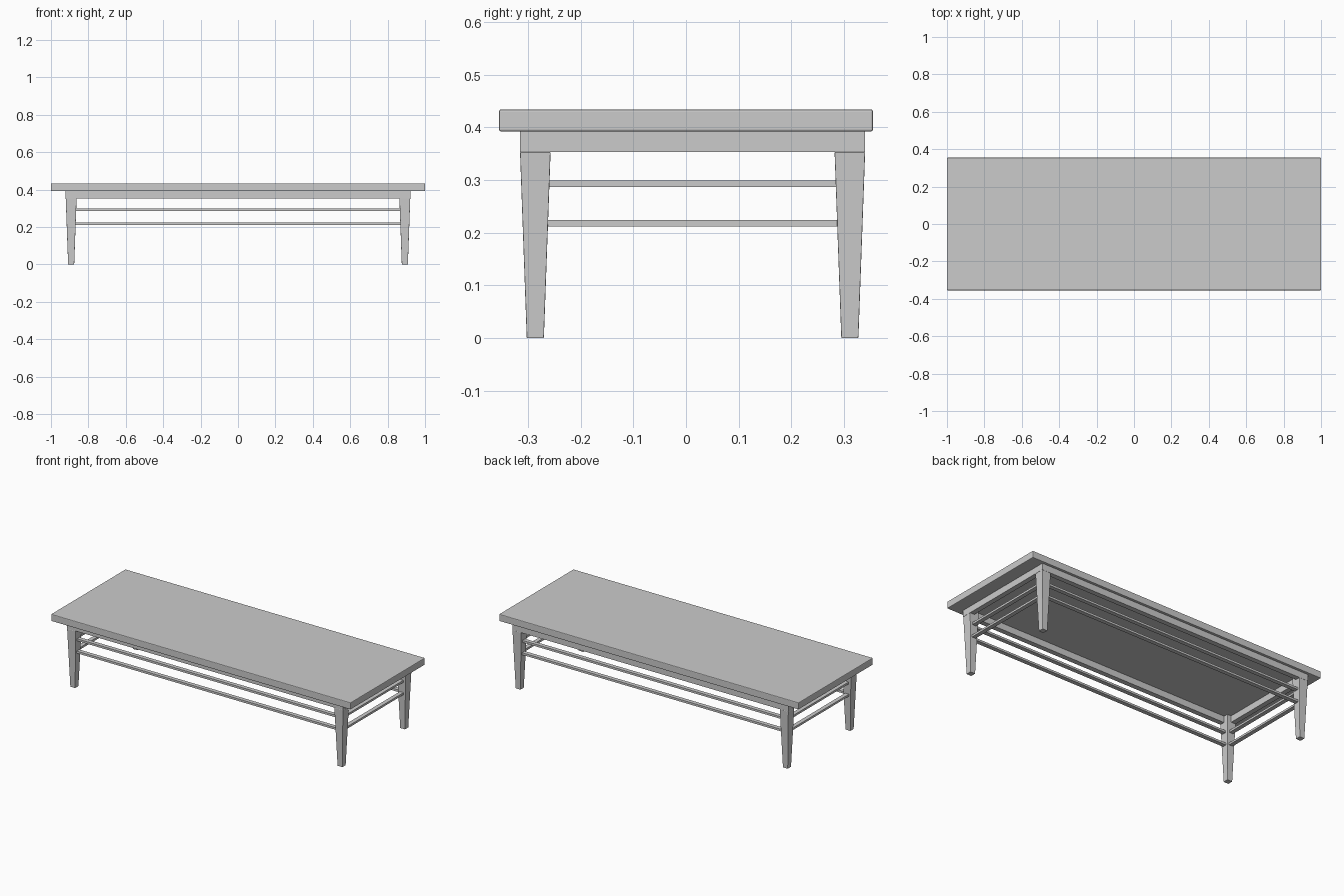
import bpy, bmesh

if "Cube" in bpy.data.objects:
    bpy.data.objects.remove(bpy.data.objects["Cube"])

CY = 0.0125            # base sits slightly behind the centre of the top
LX, LY = 0.892, 0.2985 # leg centre offsets


def box(name, x0, x1, y0, y1, z0, z1, taper=1.0, bevel=0.0):
    """Box between limits; taper scales the bottom face about its centre."""
    cx, cy = (x0 + x1) / 2, (y0 + y1) / 2
    bm = bmesh.new()
    bmesh.ops.create_cube(bm, size=1)
    for v in bm.verts:
        k = taper if v.co.z < 0 else 1.0
        v.co = (v.co.x * (x1 - x0) * k, v.co.y * (y1 - y0) * k,
                z0 if v.co.z < 0 else z1)
        v.co.x += cx
        v.co.y += cy
    me = bpy.data.meshes.new(name)
    bm.to_mesh(me)
    bm.free()
    ob = bpy.data.objects.new(name, me)
    bpy.context.collection.objects.link(ob)
    if bevel:
        m = ob.modifiers.new("edge", "BEVEL")
        m.width, m.segments = bevel, 2
    return ob


# Table top
box("table_top", -1, 1, -0.355, 0.355, 0.392, 0.434, bevel=0.004)

# Tapered legs
for sx, side in ((-1, "left"), (1, "right")):
    for sy, end in ((-1, "front"), (1, "back")):
        x, y = sx * LX, CY + sy * LY
        box(f"{end}_{side}_leg", x - 0.029, x + 0.029, y - 0.029, y + 0.029,
            0, 0.353, taper=0.56, bevel=0.0015)

# Apron rails under the top
T = 0.03
OX, OY = LX + 0.029, LY + 0.029
box("front_apron", -OX, OX, CY - OY, CY - OY + T, 0.353, 0.392)
box("back_apron", -OX, OX, CY + OY - T, CY + OY, 0.353, 0.392)
box("left_apron", -OX, -OX + T, CY - OY + T, CY + OY - T, 0.353, 0.392)
box("right_apron", OX - T, OX, CY - OY + T, CY + OY - T, 0.353, 0.392)

# Two tiers of stretchers between the legs
W = 0.0125
for z, tier in ((0.212, "lower"), (0.287, "upper")):
    for s, a, b in ((-1, "front", "left"), (1, "back", "right")):
        y, x = CY + s * LY, s * LX
        box(f"{tier}_{a}_stretcher", -LX, LX, y - W, y + W, z, z + 0.0125)
        box(f"{tier}_{b}_stretcher", x - W, x + W, CY - LY, CY + LY, z, z + 0.0125)

# Leg top blocks closing the frame corners
for sx in (-1, 1):
    for sy in (-1, 1):
        x, y = sx * LX, CY + sy * LY
        box("corner_block", x - 0.028, x + 0.028, y - 0.028, y + 0.028, 0.353, 0.391)
